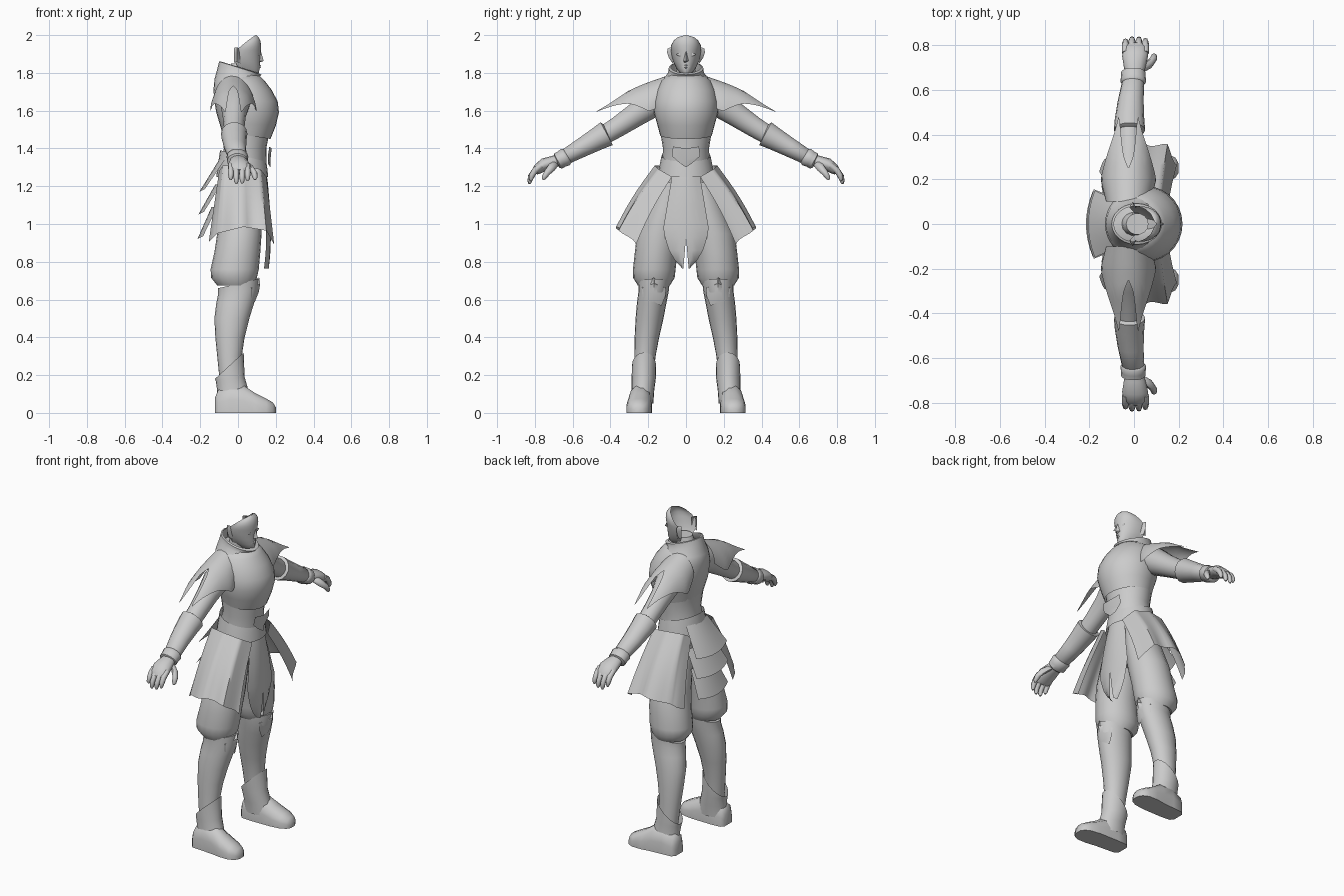
import bpy, bmesh
from math import sin, cos, pi, hypot
from mathutils import Vector

grey = bpy.data.materials.new("plain grey")
grey.diffuse_color = (0.6, 0.6, 0.6, 1)


def skin(name, rows, closed=False, caps="", mirror=False, angle=50):
    """Join rows of points into a surface; caps may hold 'a' (first) and 'b' (last)."""
    bm = bmesh.new()
    vs = [[bm.verts.new(p) for p in r] for r in rows]
    n = len(rows[0])
    for r, q in zip(vs, vs[1:]):
        for i in range(n if closed else n - 1):
            j = (i + 1) % n
            bm.faces.new((r[i], r[j], q[j], q[i]))
    if "a" in caps:
        bm.faces.new(vs[0][::-1])
    if "b" in caps:
        bm.faces.new(vs[-1])
    bmesh.ops.recalc_face_normals(bm, faces=bm.faces)
    me = bpy.data.meshes.new(name)
    bm.to_mesh(me)
    bm.free()
    me.materials.append(grey)
    ob = bpy.data.objects.new(name, me)
    bpy.context.collection.objects.link(ob)
    bpy.ops.object.select_all(action="DESELECT")
    ob.select_set(True)
    bpy.context.view_layer.objects.active = ob
    bpy.ops.object.shade_smooth_by_angle(angle=angle * pi / 180)
    if mirror:
        ob.modifiers.new("mirror", "MIRROR").use_axis = (False, True, False)
    return ob


def column(name, rings, n=20, **kw):
    """Upright loft. Ring: z, x back, x front, y centre, y half width, forward tilt."""
    rows = []
    for z, x0, x1, y, w, *t in rings:
        t = t[0] if t else 0
        rows.append([((x0 + x1) / 2 + (x1 - x0) / 2 * cos(a), y + w * sin(a), z + t * cos(a))
                     for a in [2 * pi * i / n for i in range(n)]])
    return skin(name, rows, closed=True, **kw)


def limb(name, path, n=14, **kw):
    """Tube along a path. Point: x, y, z, radius along x, radius across."""
    rows = []
    for i, (x, y, z, rx, rn) in enumerate(path):
        p, q = path[max(i - 1, 0)], path[min(i + 1, len(path) - 1)]
        dy, dz = q[1] - p[1], q[2] - p[2]
        l = hypot(dy, dz) or 1
        rows.append([(x + rx * cos(a), y - dz / l * rn * sin(a), z + dy / l * rn * sin(a))
                     for a in [2 * pi * k / n for k in range(n)]])
    return skin(name, rows, closed=True, mirror=True, **kw)


def lerp_table(t, table):
    for (a, va), (b, vb) in zip(table, table[1:]):
        if t <= b:
            return va + (vb - va) * (t - a) / (b - a)
    return table[-1][1]


# Torso: abdomen, chest plate, belt
column("abdomen", [(1.24, -.10, .14, 0, .13), (1.33, -.09, .15, 0, .125), (1.40, -.075, .15, 0, .122),
                   (1.48, -.085, .165, 0, .135), (1.56, -.10, .17, 0, .14)], caps="ab")
column("chest_plate", [(1.47, -.085, .172, 0, .137, -.02), (1.53, -.10, .20, 0, .153, -.01),
                       (1.59, -.115, .217, 0, .17), (1.65, -.125, .21, 0, .168),
                       (1.71, -.13, .178, 0, .155), (1.76, -.125, .14, 0, .13),
                       (1.79, -.11, .11, 0, .095)], n=28, caps="b")
column("belt", [(1.25, -.115, .16, 0, .15), (1.31, -.105, .155, 0, .14, -.015),
                (1.36, -.095, .15, 0, .13, -.03)], n=24)
column("hips", [(1.02, -.08, .10, 0, .10), (1.12, -.10, .12, 0, .14), (1.26, -.10, .14, 0, .135)], caps="ab")
# Pointed front of the waist armour
skin("waist_point", [[(.166, -.115 * k, 1.41), (.178, 0, 1.40), (.166, .115 * k, 1.41)] if i == 0 else
                     [(.158, -w, z), (.172, 0, z - .02), (.158, w, z)]
                     for i, (k, w, z) in enumerate([(.6, 0, 0), (0, .075, 1.36), (0, .03, 1.32)])])

# Collar, high at the back and low at the front
column("collar", [(1.755, -.125, .145, 0, .13, -.01), (1.80, -.11, .115, 0, .095, -.02),
                  (1.825, -.10, .125, 0, .092, -.035), (1.83, -.09, .105, 0, .08, -.03)], n=24)
column("neck", [(1.76, -.06, .05, 0, .055), (1.82, -.05, .06, 0, .05), (1.85, -.035, .065, 0, .048)],
       n=14, caps="b")

# Face shell, open at the back: z, front x, rear x, half width
face = [(1.785, .10, .05, .018), (1.80, .11, .03, .032), (1.825, .115, .0, .052), (1.86, .116, -.015, .068),
        (1.89, .118, -.015, .076), (1.92, .121, -.01, .081), (1.945, .122, .02, .079),
        (1.97, .119, .05, .066), (1.988, .11, .075, .045), (2.0, .098, .094, .006)]
skin("face", [[(b + (f - b) * cos(a) ** .8, w * sin(a), z)
               for a in [pi / 2 * (i / 8 - .9999) for i in range(9)] +
               [pi / 2 * (i / 8 * .9999) for i in range(1, 9)]] for z, f, b, w in face], angle=60)
skin("nose", [[(.112, -w, z), (x, 0, z), (.112, w, z)] for z, x, w in
              [(1.855, .112, .010), (1.863, .136, .015), (1.885, .130, .011), (1.915, .121, .007)]])
skin("lips", [[(x, y * w, z) for y, x in [(-1, .108), (0, x0), (1, .108)]] for z, x0, w in
              [(1.822, .114, .012), (1.829, .122, .019), (1.834, .117, .022), (1.839, .122, .017),
               (1.845, .115, .008)]])
skin("eye", [[(.110 - .25 * (y - .034) ** 2 * 40, y, 1.897 + s * h) for y, h in
              [(.018, 0), (.027, .007), (.037, .008), (.05, .002)]] for s in (-1, 1)], mirror=True)
skin("ear", [[(.012, .07, z), (-.005, y, z + .008), (-.022, .074, z + .004)] for z, y in
             [(1.85, .076), (1.87, .09), (1.90, .1), (1.92, .098), (1.928, .08)]], mirror=True)

# Shoulder plates: draped sheets with a notch between two long tips
reach = [(0, .25), (.12, .30), (.28, .44), (.36, .49), (.5, .40), (.75, .28), (1, .17)]
rows = []
for j in range(10):
    row = []
    for i in range(33):
        u = i / 16 - 1
        y = .10 + (lerp_table(abs(u), reach) - .10) * j / 9
        half = lerp_table(y, [(.1, .10), (.2, .125), (.3, .11), (.5, .075)])
        top = lerp_table(y, [(.1, 1.785), (.2, 1.75), (.3, 1.71), (.42, 1.635), (.5, 1.59)])
        drop = lerp_table(y, [(.1, .12), (.2, .17), (.35, .11), (.5, .05)])
        a = u * pi / 2
        row.append((-.025 + half * sin(a), y, top - drop * (1 - cos(a))))
    rows.append(row)
skin("shoulder_plate", rows, mirror=True, angle=60)

# Arms: sleeve, forearm guard, bracelet
limb("upper_arm", [(-.01, .10, 1.67, .085, .075), (-.015, .18, 1.64, .08, .078), (-.02, .27, 1.575, .062, .064),
                   (-.02, .36, 1.515, .055, .056), (-.02, .45, 1.46, .052, .05)], caps="ab")
limb("forearm_guard", [(-.02, .415, 1.48, .05, .05), (-.02, .42, 1.478, .07, .07), (-.02, .47, 1.45, .066, .062),
                       (-.015, .55, 1.405, .058, .052), (-.005, .63, 1.36, .05, .043),
                       (-.005, .64, 1.354, .04, .035)], caps="ab")
limb("bracelet", [(-.003, .625, 1.362, .045, .04), (-.003, .637, 1.355, .058, .05), (-.003, .66, 1.343, .055, .046),
                  (-.003, .678, 1.333, .055, .046), (0, .685, 1.33, .04, .035)], caps="ab")

# Hands: palm, four drooping fingers, thumb
limb("palm", [(0, .66, 1.343, .035, .03), (.003, .70, 1.33, .048, .032), (.005, .75, 1.315, .058, .034),
              (.007, .785, 1.29, .056, .028), (.007, .80, 1.275, .045, .018)], n=12, caps="ab")
for k, (x, drop) in enumerate([(-.038, .02), (-.009, .0), (.022, .002), (.051, .015)]):
    limb("finger_%d" % (k + 1), [(x, .765, 1.31, .016, .016), (x, .798, 1.285, .016, .017),
                                 (x, .822 - drop / 2, 1.252 + drop / 2, .0145, .015),
                                 (x, .828 - drop / 2, 1.225 + drop, .012, .012),
                                 (x, .828 - drop / 2, 1.213 + drop, .005, .006)], n=8, caps="ab")
limb("thumb", [(.03, .69, 1.325, .02, .02), (.062, .71, 1.30, .022, .022), (.085, .735, 1.272, .017, .017),
               (.09, .752, 1.245, .013, .013), (.09, .757, 1.234, .005, .005)], n=8, caps="ab")

# Side skirt panels: wrapped round the hip, flaring with soft pleats
top_edge = [(0, Vector((-.10, .09, 1.28))), (.25, Vector((-.08, .145, 1.31))), (.5, Vector((.02, .165, 1.31))),
            (.75, Vector((.12, .145, 1.29))), (1, Vector((.15, .075, 1.25)))]
low_edge = [(0, Vector((-.155, .235, .905))), (.25, Vector((-.11, .325, .95))), (.5, Vector((.03, .37, .985))),
            (.75, Vector((.15, .345, .965))), (1, Vector((.192, .265, .89)))]
rows = []
for j in range(9):
    t = j / 8
    row = []
    for i in range(25):
        u = i / 24
        p = lerp_table(u, top_edge).lerp(lerp_table(u, low_edge), t)
        pleat = .012 * t * sin(u * 6 * pi)
        row.append(p + Vector((0, pleat + .012 * sin(pi * t), 0)))
    rows.append(row)
skin("side_skirt", rows, mirror=True, angle=60)

# Front cloth: two halves ending in points, split low in the middle
rows = []
for z, x, y0, y1 in [(1.27, .150, 0, .075), (1.22, .158, 0, .08), (1.10, .168, 0, .10), (.98, .173, 0, .12),
                     (.93, .174, 0, .112), (.86, .172, .006, .09), (.81, .168, .01, .06), (.765, .163, .014, .02)]:
    rows.append([(x - .025 * f * f, y0 + (y1 - y0) * f, z) for f in (0, .33, .66, 1)])
skin("front_cloth", rows, mirror=True)

# Back flaps: three overlapping tiers
for k, (x0, z0, x1, z1, w0, w1) in enumerate([(-.10, 1.34, -.205, 1.17, .10, .15), (-.12, 1.21, -.21, 1.05, .12, .155),
                                              (-.14, 1.09, -.215, .92, .11, .145)]):
    skin("back_flap_%d" % (k + 1), [[(x0 + (x1 - x0) * t + .03 * f * f, (w0 + (w1 - w0) * t) * f,
                                      z0 + (z1 - z0) * t + .015 * t * f * f)
                                     for f in [i / 4 - 1 for i in range(9)]] for t in (0, .5, 1)])

# Legs: baggy trousers, shin guards, knee points
column("trousers", [(1.22, -.09, .12, .075, .07), (1.08, -.10, .125, .105, .10), (.95, -.11, .125, .14, .118),
                    (.85, -.125, .118, .158, .113), (.76, -.145, .11, .168, .113), (.715, -.142, .10, .17, .11),
                    (.675, -.11, .08, .17, .085)], mirror=True, caps="ab")
column("lower_leg", [(.685, -.105, .11, .17, .083, .025), (.64, -.105, .105, .172, .08, .01),
                     (.58, -.115, .085, .182, .078), (.50, -.125, .06, .193, .074), (.40, -.12, .035, .207, .065),
                     (.30, -.11, .02, .217, .056), (.20, -.10, .02, .224, .052), (.10, -.09, .03, .23, .05)],
       mirror=True, caps="ab")
skin("knee_point", [[(.07, .17 - w, z - .025), (x, .17, z), (.07, .17 + w, z - .025)] for z, x, w in
                    [(.718, .112, .015), (.685, .118, .065), (.64, .11, .06), (.59, .09, .04)]], mirror=True)

# Boots: pointed cuff and foot
column("boot_cuff", [(.05, -.115, .07, .235, .062), (.12, -.11, .055, .228, .06), (.18, -.118, .035, .224, .064, .01),
                     (.25, -.122, .03, .222, .064, .07)], mirror=True)
rows = []
for x, w, h, y in [(-.122, .035, .08, .24), (-.105, .055, .12, .24), (-.04, .06, .155, .24), (.03, .062, .145, .243),
                   (.09, .066, .105, .248), (.15, .062, .075, .252), (.185, .045, .055, .252), (.2, .02, .03, .25)]:
    rows.append([(x, y - w, 0), (x, y - w, h * .45), (x, y - w * .8, h * .8), (x, y - w * .3, h),
                 (x, y + w * .3, h), (x, y + w * .8, h * .8), (x, y + w, h * .45), (x, y + w, 0)])
skin("boot_foot", rows, closed=True, caps="ab", mirror=True)
